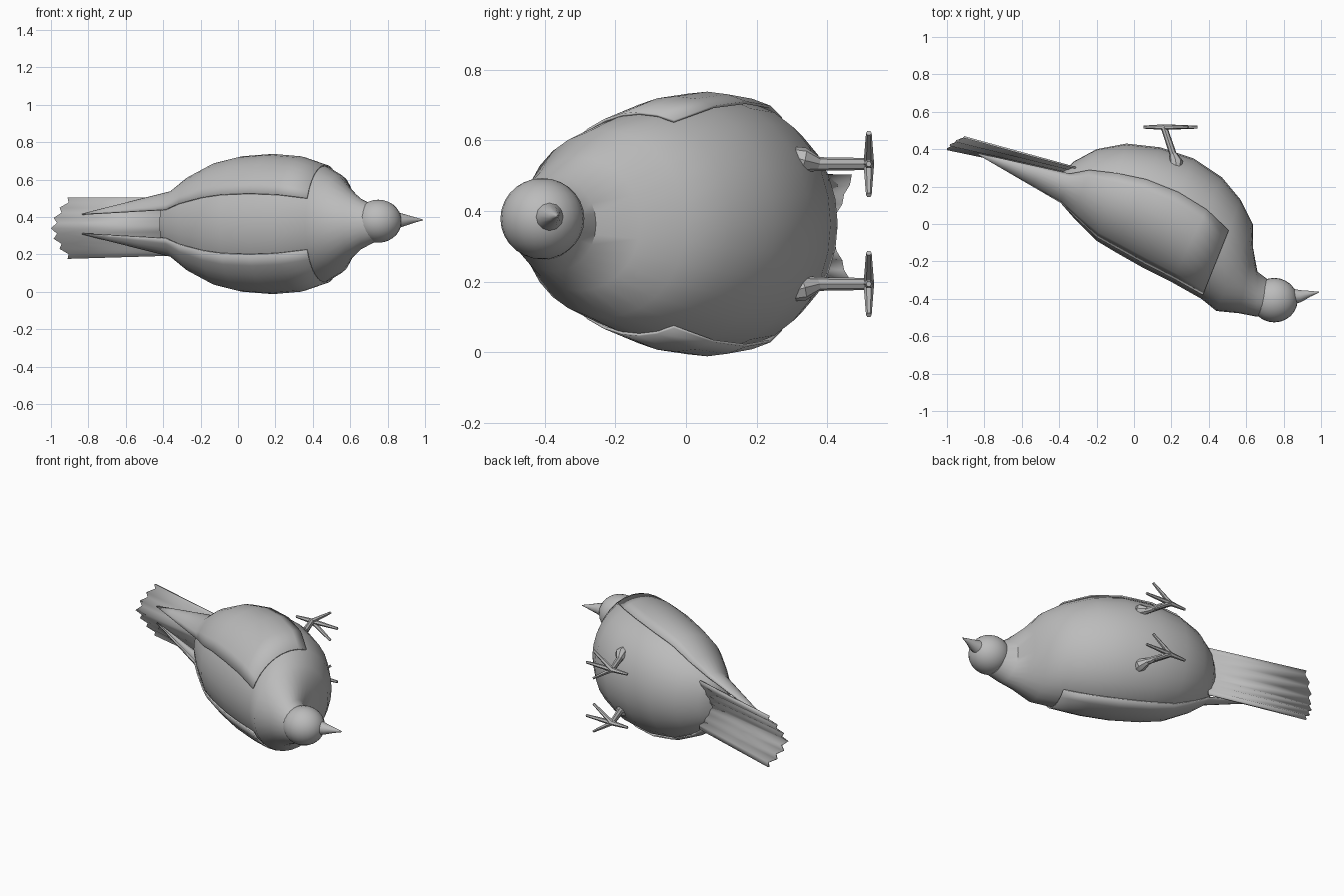
import bpy, bmesh, math
from mathutils import Vector

if "Cube" in bpy.data.objects:
    bpy.data.objects.remove(bpy.data.objects["Cube"])

grey = bpy.data.materials.new("plain_grey")
grey.use_nodes = True
COLOUR = (0.5, 0.5, 0.5, 1)
grey.diffuse_color = COLOUR
grey.node_tree.nodes["Principled BSDF"].inputs["Base Color"].default_value = COLOUR

MID = 0.363  # height of the bird's plane of symmetry


def make(name, rings, closed=True, caps=True, thick=0, angle=40):
    """Skin a list of point rings into one object."""
    bm = bmesh.new()
    rows = [[bm.verts.new(p) for p in ring] for ring in rings]
    n = len(rows[0])
    for a, b in zip(rows, rows[1:]):
        for i in range(n if closed else n - 1):
            k = (i + 1) % n
            bm.faces.new((a[i], a[k], b[k], b[i]))
    if closed and caps:
        bm.faces.new(rows[0])
        bm.faces.new(rows[-1])
    bmesh.ops.recalc_face_normals(bm, faces=bm.faces)
    mesh = bpy.data.meshes.new(name)
    bm.to_mesh(mesh)
    bm.free()
    obj = bpy.data.objects.new(name, mesh)
    bpy.context.collection.objects.link(obj)
    mesh.materials.append(grey)
    if thick:
        mod = obj.modifiers.new("thickness", 'SOLIDIFY')
        mod.thickness, mod.offset = thick, 0
    bpy.ops.object.select_all(action='DESELECT')
    obj.select_set(True)
    bpy.context.view_layer.objects.active = obj
    bpy.ops.object.shade_smooth_by_angle(angle=math.radians(angle))
    return obj


def section_point(sec, theta, grow=0.0, side=1):
    """Point on an oval section; theta runs from the back to the belly."""
    bx, by, vx, vy, w = sec
    mid = Vector(((bx + vx) / 2, (by + vy) / 2, MID))
    up = Vector((bx, by, MID)) - mid
    return (mid + up * (1 + grow / up.length) * math.cos(theta)
            + Vector((0, 0, side * (w + grow) * math.sin(theta))))


def tube(name, points, radii, sides=8):
    pts = [Vector(p) for p in points]
    q = (pts[-1] - pts[0]).to_track_quat('Z', 'Y')
    rings = [[p + q @ Vector((r * math.cos(i * math.tau / sides),
                              r * math.sin(i * math.tau / sides), 0))
              for i in range(sides)] for p, r in zip(pts, radii)]
    return make(name, rings)


# Body and neck: back x, y, belly x, y, half width
sections = [
    (-0.42, 0.17, -0.38, 0.28, 0.10),
    (-0.39, 0.11, -0.32, 0.335, 0.165),
    (-0.32, 0.03, -0.20, 0.40, 0.24),
    (-0.20, -0.09, -0.04, 0.43, 0.315),
    (-0.10, -0.15, 0.14, 0.41, 0.35),
    (0.05, -0.235, 0.32, 0.35, 0.363),
    (0.20, -0.31, 0.47, 0.25, 0.35),
    (0.36, -0.40, 0.57, 0.13, 0.31),
    (0.44, -0.465, 0.635, 0.0, 0.265),
    (0.56, -0.477, 0.637, -0.13, 0.19),
    (0.655, -0.495, 0.66, -0.255, 0.135),
    (0.73, -0.50, 0.72, -0.30, 0.10),
]
SEG = 28
make("body", [[section_point(s, i * math.tau / SEG) for i in range(SEG)]
              for s in sections])

# Head
bpy.ops.mesh.primitive_uv_sphere_add(segments=24, ring_count=14, radius=1,
                                     location=(0.75, -0.407, 0.378))
head = bpy.context.object
head.name = "head"
head.scale = (0.125, 0.119, 0.115)
head.data.materials.append(grey)
bpy.ops.object.shade_smooth()

# Beak
beak = tube("beak", [(0.84, -0.388, 0.382), (0.89, -0.385, 0.384),
                     (0.94, -0.373, 0.385), (0.99, -0.364, 0.385)],
            [0.046, 0.032, 0.016, 0.002], 12)

# Folded wings hugging the body and tapering to a point past the rump
COLS = 9
for label, side in (("left", 1), ("right", -1)):
    rings = []
    for k in range(7, 0, -1):
        lift = 0.004 if k == 7 else 0.008
        rings.append([section_point(sections[k],
                                    math.radians(26 + 86 * j / (COLS - 1)),
                                    lift, side) for j in range(COLS)])
    root = rings[-1]
    tip = Vector((-0.84, 0.378, MID + side * 0.05))
    for f in (0.33, 0.66, 0.985):
        rings.append([p.lerp(tip, f) for p in root])
    make(label + "_wing", rings, closed=False, thick=0.008)

# Roof shaped tail with a notched end
HALF = 6
root, end = [], []
for j in range(-HALF, HALF + 1):
    a = abs(j) / HALF
    pleat = 0.006 * (j % 2)
    root.append((-0.31, 0.255 + 0.045 * a + pleat, 0.35 + 0.155 * j / HALF))
    end.append((-1 + 0.09 * a ** 1.6 + 0.028 * (j % 2),
                0.40 + 0.065 * a + pleat, 0.34 + 0.163 * j / HALF))
make("tail", [root, end], closed=False, thick=0.01, angle=20)

# Legs and feet
for label, side in (("left", 1), ("right", -1)):
    z = MID + side * 0.17
    hub = (0.16, 0.518, z)
    tube(label + "_thigh", [(0.225, 0.30, z + side * 0.02), (0.225, 0.33, z + side * 0.01),
                            (0.21, 0.375, z)], [0.03, 0.038, 0.02])
    tube(label + "_leg", [(0.22, 0.34, z), hub], [0.02, 0.017])
    toes = {"middle": (0.34, 0), "upper": (0.29, 0.088),
            "lower": (0.29, -0.088), "hind": (0.05, 0)}
    for toe, (x, dz) in toes.items():
        tube(label + "_" + toe + "_toe", [hub, (x, 0.518, z + dz)], [0.015, 0.008], 6)
